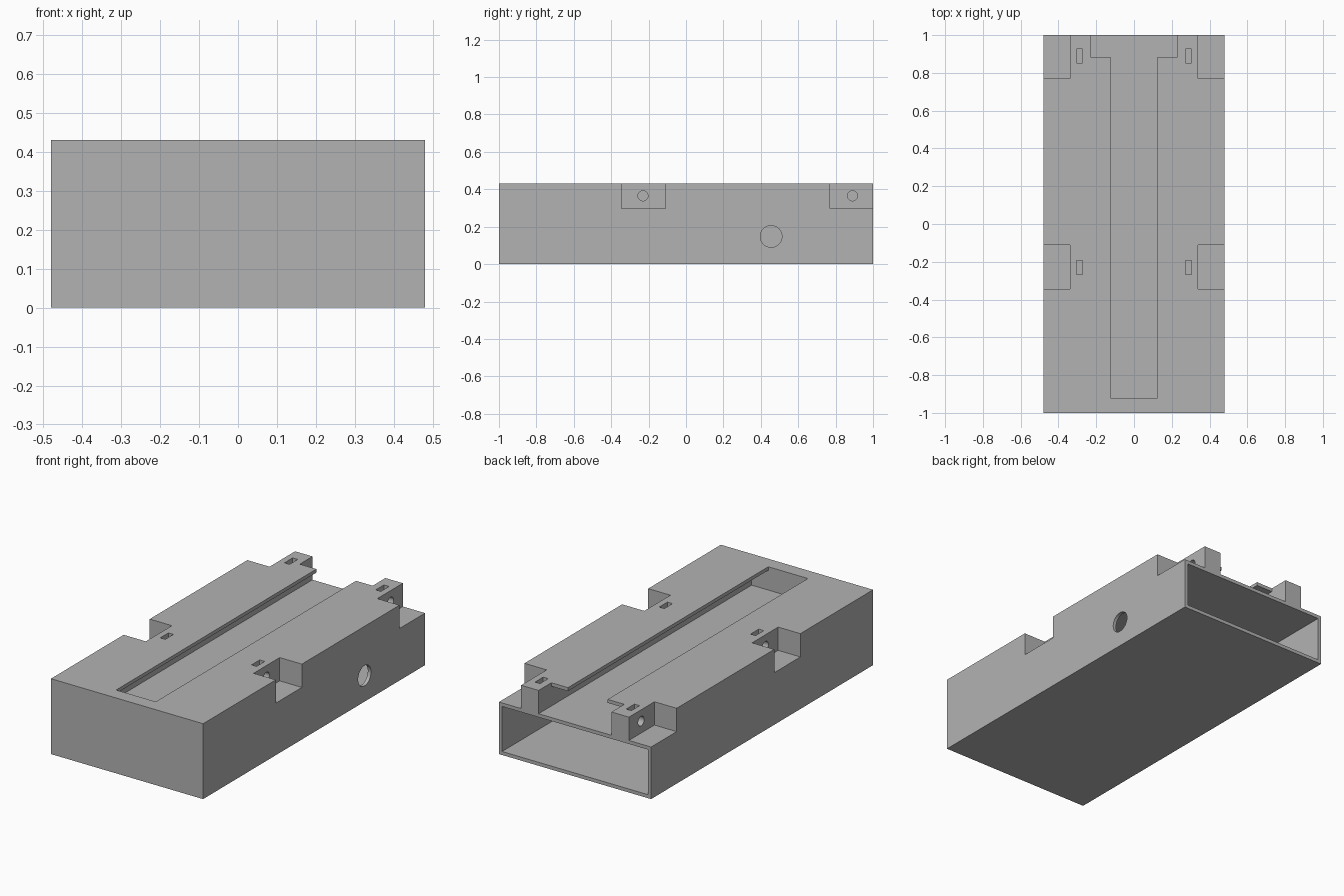
import bpy
import math

old = bpy.data.objects.get("Cube")
if old:
    bpy.data.objects.remove(old, do_unlink=True)

W, L, H = 0.48, 1.0, 0.43      # half width, half length, height
WALL, DECK = 0.02, 0.297       # wall thickness, level of notch and channel floors
OUT = 0.1                      # how far cutters reach outside the body

grey = bpy.data.materials.new("plain grey")
grey.use_nodes = True
colour = (0.45, 0.45, 0.45, 1)
grey.diffuse_color = colour
grey.node_tree.nodes["Principled BSDF"].inputs["Base Color"].default_value = colour


def block(name, x, y, z):
    """Box between the given (low, high) limits."""
    lims = (x, y, z)
    bpy.ops.mesh.primitive_cube_add(size=1, location=[(a + b) / 2 for a, b in lims])
    ob = bpy.context.object
    ob.name = name
    ob.scale = [abs(b - a) for a, b in lims]
    bpy.ops.object.transform_apply(location=True, rotation=True, scale=True)
    return ob


def bore(name, x, y, z, radius):
    """Cylinder along x."""
    bpy.ops.mesh.primitive_cylinder_add(
        vertices=32, radius=radius, depth=abs(x[1] - x[0]),
        location=(sum(x) / 2, y, z), rotation=(0, math.pi / 2, 0))
    ob = bpy.context.object
    ob.name = name
    bpy.ops.object.transform_apply(location=True, rotation=True, scale=True)
    return ob


def cut(cutter):
    """Subtract the cutter from the housing, then remove it."""
    mod = housing.modifiers.new("cut", 'BOOLEAN')
    mod.operation = 'DIFFERENCE'
    mod.solver = 'EXACT'
    mod.object = cutter
    bpy.context.view_layer.objects.active = housing
    bpy.ops.object.modifier_apply(modifier=mod.name)
    bpy.data.objects.remove(cutter, do_unlink=True)


housing = block("housing", (-W, W), (-L, L), (0, H))
housing.data.materials.append(grey)

# Main compartment, open at the back
cut(block("compartment", (-W + WALL, W - WALL), (-L + WALL, L + OUT), (WALL, DECK - WALL)))

# T-shaped slide channel: wide undercut, narrow top slot, wide entry at the back
FRONT_END, ENTRY = -0.92, 0.885
cut(block("undercut", (-0.23, 0.23), (FRONT_END, L + OUT), (DECK, H - WALL)))
cut(block("top_slot", (-0.125, 0.125), (FRONT_END, L + OUT), (H - 0.05, H + OUT)))
cut(block("channel_entry", (-0.23, 0.23), (ENTRY, L + OUT), (H - 0.05, H + OUT)))

# Mounting notches with a nut pocket and a bolt hole, on both sides
for side in (-1, 1):
    for y0, y1, bolt_y in ((-0.345, -0.11, -0.23), (0.77, L + OUT, 0.89)):
        cut(block("notch", sorted((side * 0.34, side * (W + OUT))), (y0, y1), (DECK, H + OUT)))
        cut(block("nut_pocket", sorted((side * 0.272, side * 0.304)),
                  (bolt_y - 0.037, bolt_y + 0.037), (0.325, H + OUT)))
        cut(bore("bolt_hole", (side * 0.285, side * 0.4), bolt_y, 0.365, 0.027))

# Round cable hole through one side wall
cut(bore("cable_hole", (W - 0.1, W + OUT), 0.455, 0.148, 0.058))

bpy.ops.object.select_all(action='DESELECT')
housing.select_set(True)
bpy.context.view_layer.objects.active = housing
bpy.ops.object.shade_smooth_by_angle(angle=math.radians(30))
